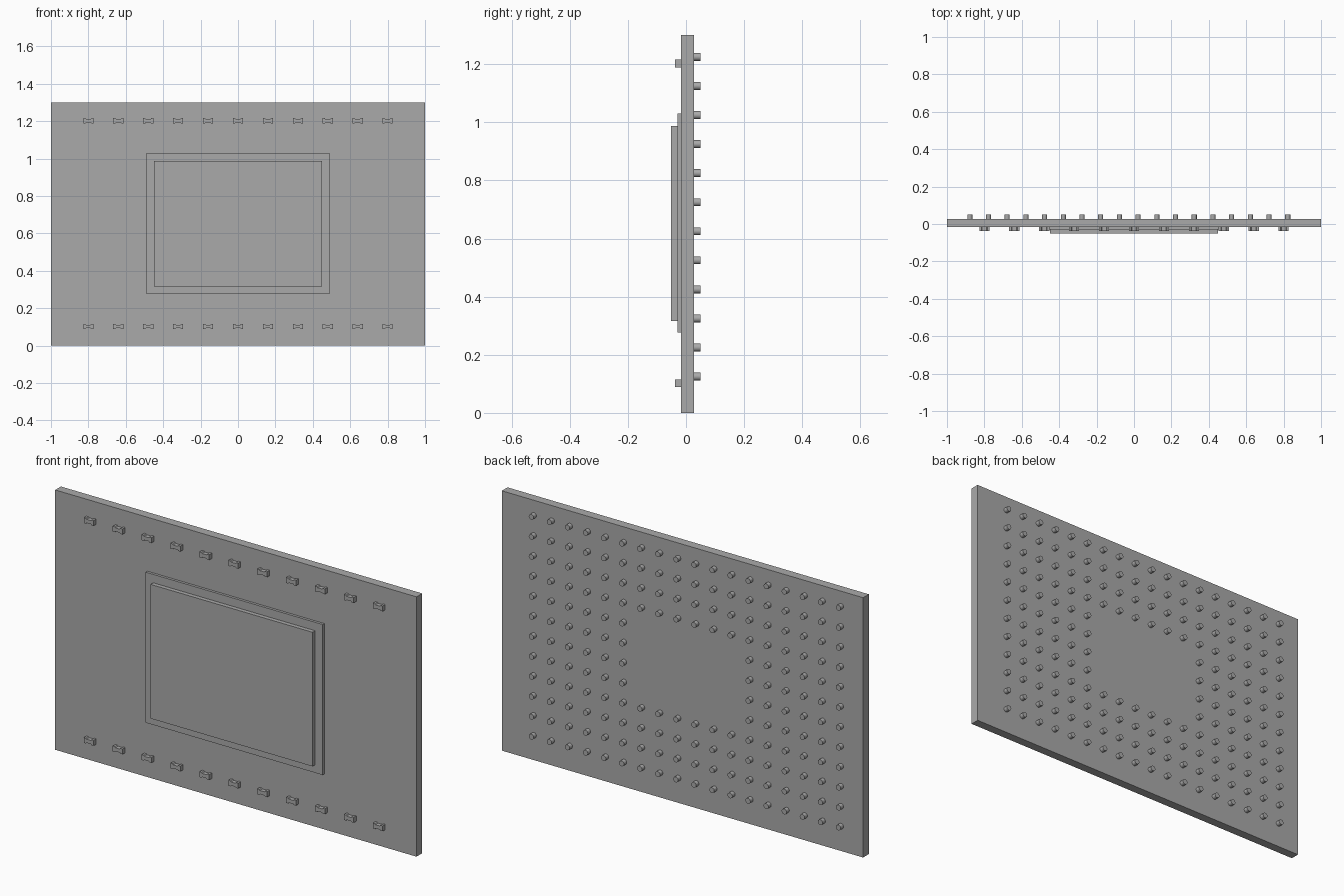
import bpy, bmesh, math
from mathutils import Matrix

cube = bpy.data.objects.get("Cube")
if cube:
    bpy.data.objects.remove(cube, do_unlink=True)

grey = bpy.data.materials.new("plain_grey")
grey.use_nodes = True
colour = (0.4, 0.4, 0.4, 1)
grey.diffuse_color = colour
grey.node_tree.nodes["Principled BSDF"].inputs["Base Color"].default_value = colour


def finish(name, bm):
    bmesh.ops.recalc_face_normals(bm, faces=bm.faces)
    mesh = bpy.data.meshes.new(name)
    bm.to_mesh(mesh)
    bm.free()
    mesh.materials.append(grey)
    obj = bpy.data.objects.new(name, mesh)
    bpy.context.collection.objects.link(obj)
    return obj


def extrude_outline(bm, points, back, front):
    """Extrude an x-z outline along y from back to front."""
    face = bm.faces.new([bm.verts.new((x, back, z)) for x, z in points])
    out = bmesh.ops.extrude_face_region(bm, geom=[face])
    verts = [v for v in out["geom"] if isinstance(v, bmesh.types.BMVert)]
    bmesh.ops.translate(bm, verts=verts, vec=(0, front - back, 0))


def slab(name, half_width, low, high, back, front):
    bm = bmesh.new()
    w = half_width
    extrude_outline(bm, [(-w, low), (w, low), (w, high), (-w, high)], back, front)
    return finish(name, bm)


BOARD_FRONT, BOARD_BACK = -0.017, 0.028

# Board, and the stepped chip on its front
slab("board", 1.0, 0, 1.3, BOARD_BACK, BOARD_FRONT)
slab("chip_base", 0.49, 0.277, 1.03, BOARD_FRONT, -0.03)
slab("chip_lid", 0.448, 0.317, 0.988, -0.03, -0.051)

# Waisted capacitors in two rows
quarter = [(0.012, 0.009), (0.016, 0.0135), (0.027, 0.0135)]
right = [(x, -z) for x, z in quarter] + [(x, z) for x, z in reversed(quarter)]
outline = right + [(-x, -z) for x, z in right]
bm = bmesh.new()
for row in (0.102, 1.202):
    for i in range(11):
        cx = -0.8 + 0.16 * i
        extrude_outline(bm, [(cx + x, row + z) for x, z in outline], BOARD_FRONT, -0.038)
finish("capacitors", bm)

# Grid of round contact pins on the back, leaving the middle clear
bm = bmesh.new()
turn = Matrix.Rotation(math.pi / 2, 4, "X")
for col in range(18):
    for row in range(12):
        if 6 <= col <= 11 and 4 <= row <= 7:
            continue
        place = Matrix.Translation((-0.878 + 0.1 * col, 0.0385, 0.125 + 0.1 * row))
        bmesh.ops.create_cone(bm, cap_ends=True, segments=24, radius1=0.0135,
                              radius2=0.0135, depth=0.023, matrix=place @ turn)
pins = finish("contact_pins", bm)

bpy.ops.object.select_all(action="DESELECT")
pins.select_set(True)
bpy.context.view_layer.objects.active = pins
bpy.ops.object.shade_smooth_by_angle(angle=math.radians(40))
